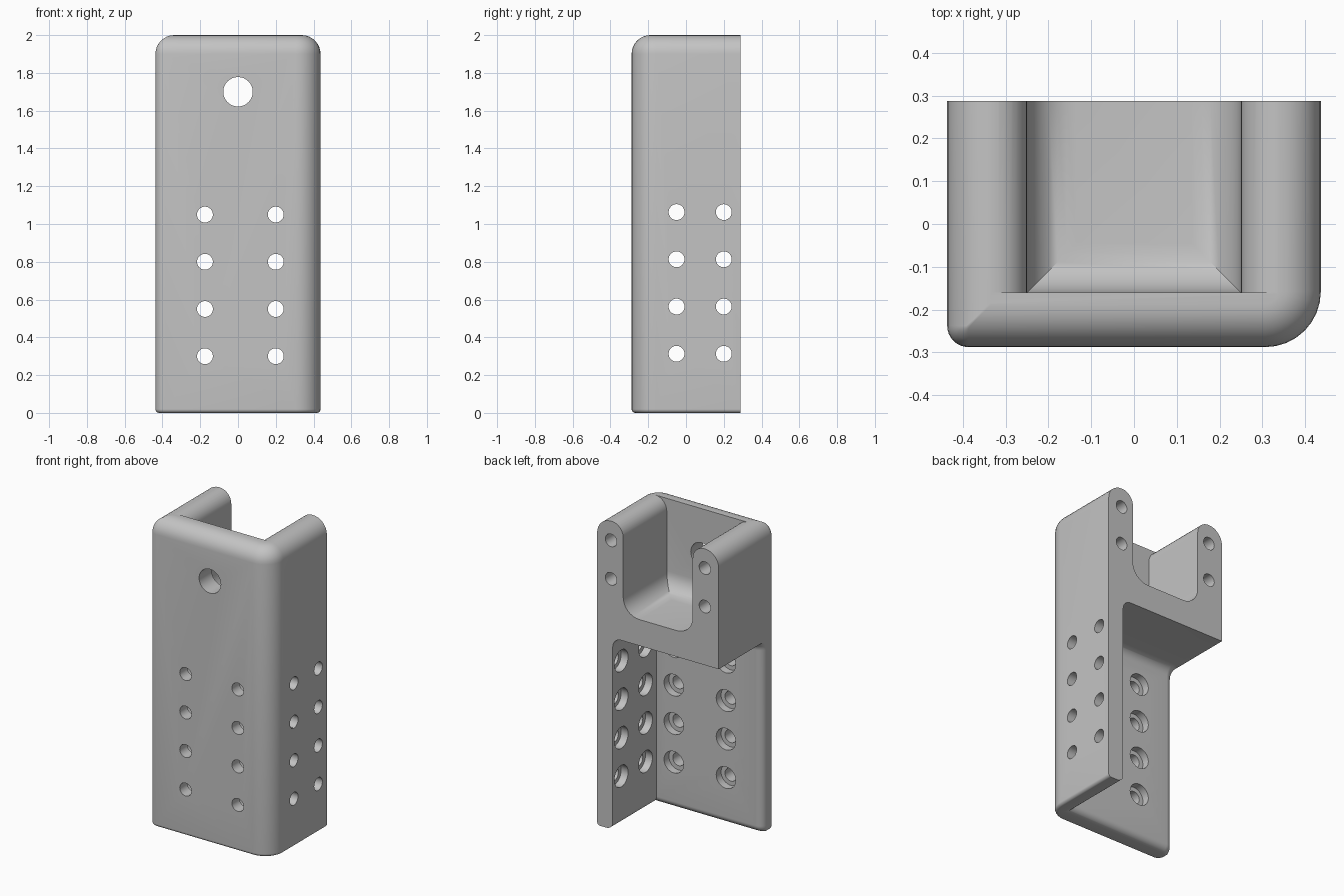
import bpy, bmesh
from math import sin, cos, pi, radians
from mathutils import Matrix, Vector

if "Cube" in bpy.data.objects:
    bpy.data.objects.remove(bpy.data.objects["Cube"])

W, D, H = 0.437, 0.288, 2.0         # half width, half depth, height
SIDE_IN, FRONT_IN = 0.325, -0.16    # inner faces of the walls
SHELF = 1.245                       # underside of the upper block
POCKET_W, FLOOR = 0.25, 1.415
STEPS = 8

grey = bpy.data.materials.new("plain grey")
grey.use_nodes = True
colour = (0.55, 0.55, 0.55, 1)
grey.diffuse_color = colour
grey.node_tree.nodes["Principled BSDF"].inputs["Base Color"].default_value = colour


def stack(name, loops):
    """Solid skinned through a stack of equal loops, capped at both ends."""
    bm = bmesh.new()
    rings = [[bm.verts.new(p) for p in loop] for loop in loops]
    n = len(rings[0])
    for a, b in zip(rings, rings[1:]):
        for i in range(n):
            j = (i + 1) % n
            bm.faces.new((a[i], a[j], b[j], b[i]))
    bm.faces.new(rings[0])
    bm.faces.new(rings[-1])
    bmesh.ops.recalc_face_normals(bm, faces=bm.faces)
    mesh = bpy.data.meshes.new(name)
    bm.to_mesh(mesh)
    bm.free()
    obj = bpy.data.objects.new(name, mesh)
    bpy.context.scene.collection.objects.link(obj)
    mesh.materials.append(grey)
    return obj


def quarter(r):
    """Inset and height pairs along a quarter round, from the wall inwards."""
    arc = [i * pi / 2 / STEPS for i in range(STEPS + 1)]
    return [(r * (1 - cos(a)), r * sin(a)) for a in arc]


def outline(d, z):
    """Body outline inset by d, with a tight left and a wide right corner."""
    pts = [(W - d, D, z), (-W + d, D, z)]
    for side, radius, start in ((-1, 0.05, pi), (1, 0.13, 1.5 * pi)):
        r = max(radius - d, 0.003)
        cx, cy = side * (W - d - r), -D + d + r
        for i in range(STEPS + 1):
            a = start + i * pi / 2 / STEPS
            pts.append((cx + r * cos(a), cy + r * sin(a), z))
    return pts


def rect(x0, x1, y0, z):
    return [(x0, y0, z), (x1, y0, z), (x1, 1, z), (x0, 1, z)]


def space(d, z, r=0.05):
    """Outline of the lower space grown by d, rounding the wall's free edge."""
    x, y = SIDE_IN + d, FRONT_IN - d
    pts = [(-1, y - r, z)]
    for i in range(STEPS + 1):
        a = pi - i * pi / 2 / STEPS
        pts.append((-W + r + r * cos(a), y - r + r * sin(a), z))
    return pts + [(x, y, z), (x, 1, z), (-1, 1, z)]


# Body with rounded top, small bottom round and flat back
foot = 0.02
loops = [outline(d, foot - h) for d, h in reversed(quarter(foot))]
loops += [outline(d, H - 0.1 + h) for d, h in quarter(0.1)]
body = stack("bracket_body", loops)


def cut(cutter):
    cutter.hide_render = True
    mod = body.modifiers.new("cut", "BOOLEAN")
    mod.operation = "DIFFERENCE"
    mod.solver = "EXACT"
    mod.object = cutter
    with bpy.context.temp_override(object=body, active_object=body):
        bpy.ops.object.modifier_apply(modifier=mod.name)
    bpy.data.objects.remove(cutter)


def drill(start, axis, profile):
    """Stepped round cutter; profile holds radius and distance pairs."""
    turn = Vector((0, 0, 1)).rotation_difference(Vector(axis)).to_matrix().to_4x4()
    place = Matrix.Translation(start) @ turn
    n = 32
    cut(stack("drill", [[place @ Vector((r * cos(i * 2 * pi / n), r * sin(i * 2 * pi / n), t))
                         for i in range(n)] for r, t in profile]))


# Open space behind the lower walls: rounded wall feet, filleted below the block
inner_foot, fillet = 0.045, 0.06
loops = [space(inner_foot, -0.1)]
loops += [space(d, inner_foot - h) for d, h in reversed(quarter(inner_foot))]
loops += [space(-d, SHELF - fillet + h) for d, h in quarter(fillet)]
cut(stack("lower_space", loops))

# Upper pocket with filleted floor and rounded arm tops
fillet, flare = 0.115, 0.083
loops = [rect(-POCKET_W + d, POCKET_W - d, FRONT_IN + d, FLOOR + fillet - h)
         for d, h in reversed(quarter(fillet))]
for d, h in quarter(flare):
    x = POCKET_W + d
    loops.append(rect(-x, x, FRONT_IN, H - flare + h))
x = POCKET_W + flare
loops.append(rect(-x, x, FRONT_IN, H + 0.1))
cut(stack("pocket", loops))

# Counterbored screw holes through both lower walls
bore = [(0.07, -0.03), (0.07, 0.05), (0.042, 0.05), (0.042, 0.2)]
for i in range(4):
    z = 0.3 + 0.25 * i
    for x in (-0.175, 0.2):
        drill((x, FRONT_IN, z), (0, -1, 0), bore)
    for y in (-0.05, 0.2):
        drill((SIDE_IN, y, z + 0.013), (1, 0, 0), bore)

# Large hole through the pocket's front wall
drill((0, FRONT_IN, 1.7), (0, -1, 0), [(0.078, -0.1), (0.078, 0.3)])

# Blind holes in the rear ends of the arms
for x in (-0.337, 0.337):
    for z in (1.625, 1.875):
        drill((x, D, z), (0, -1, 0), [(0.041, -0.1), (0.041, 0.25)])

# Smooth rounds, sharp edges
bpy.ops.object.select_all(action="DESELECT")
body.select_set(True)
bpy.context.view_layer.objects.active = body
bpy.ops.object.shade_smooth_by_angle(angle=radians(30))
